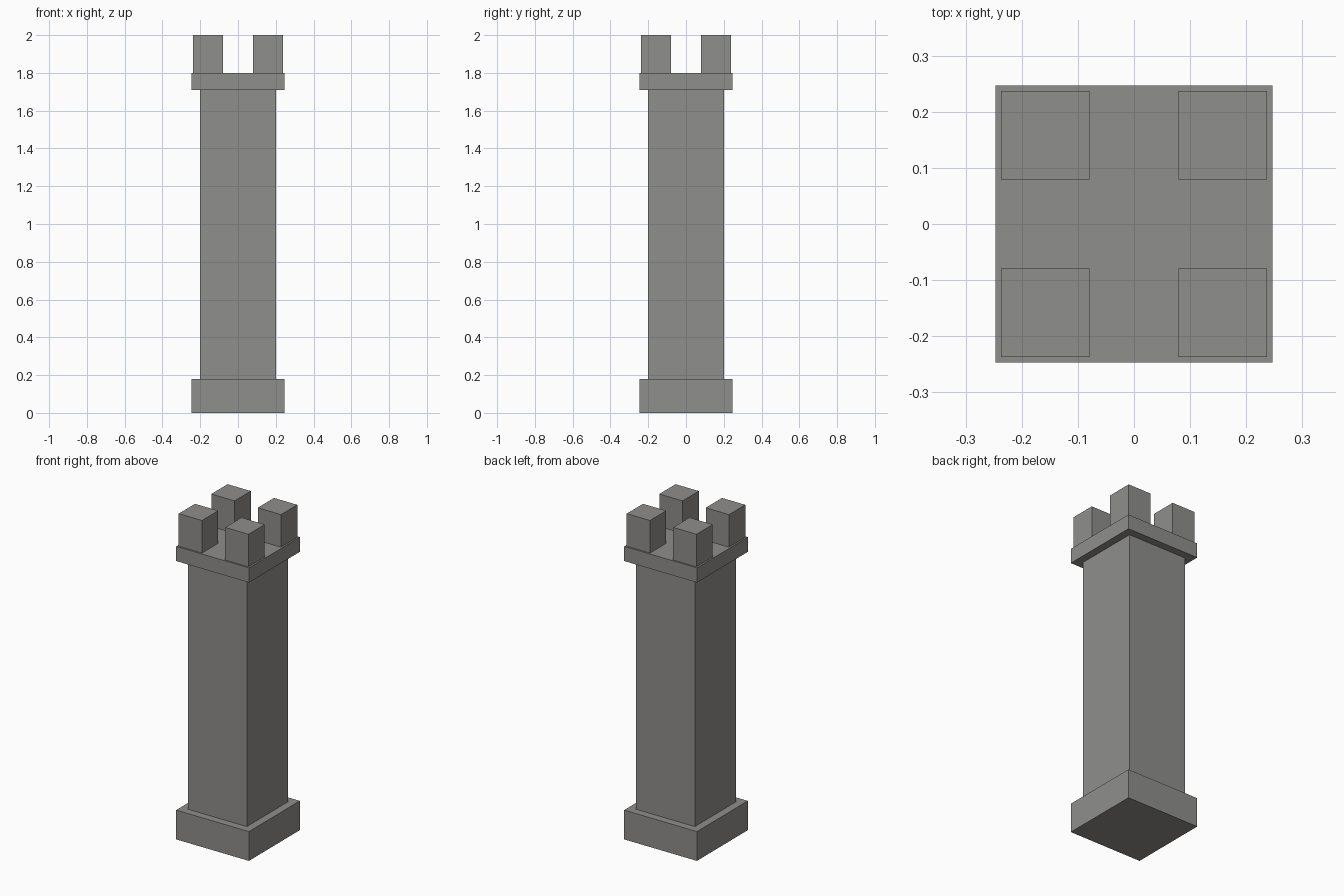
import bpy

if "Cube" in bpy.data.objects:
    bpy.data.objects.remove(bpy.data.objects["Cube"])

# One stone colour for the whole tower
stone = bpy.data.materials.new("grey stone")
stone.diffuse_color = (0.275, 0.271, 0.262, 1.0)
stone.use_nodes = True
stone.node_tree.nodes["Principled BSDF"].inputs["Base Color"].default_value = stone.diffuse_color


def block(name, half, z0, z1, x=0.0, y=0.0):
    """Square block from z0 to z1 with the given half width."""
    bpy.ops.mesh.primitive_cube_add(size=1, location=(x, y, (z0 + z1) / 2))
    obj = bpy.context.object
    obj.name = name
    obj.scale = (2 * half, 2 * half, z1 - z0)
    bpy.ops.object.transform_apply(location=False, rotation=False, scale=True)
    obj.data.materials.append(stone)
    return obj


# Stacked body
block("base_plinth", 0.247, 0.0, 0.18)
block("tower_shaft", 0.2, 0.18, 1.71)
block("top_platform", 0.247, 1.71, 1.8)

# Corner battlements
for x_name, sx in (("left", -1), ("right", 1)):
    for y_name, sy in (("front", -1), ("back", 1)):
        block(f"battlement_{y_name}_{x_name}", 0.079, 1.8, 2.0,
              sx * 0.158, sy * 0.158)
